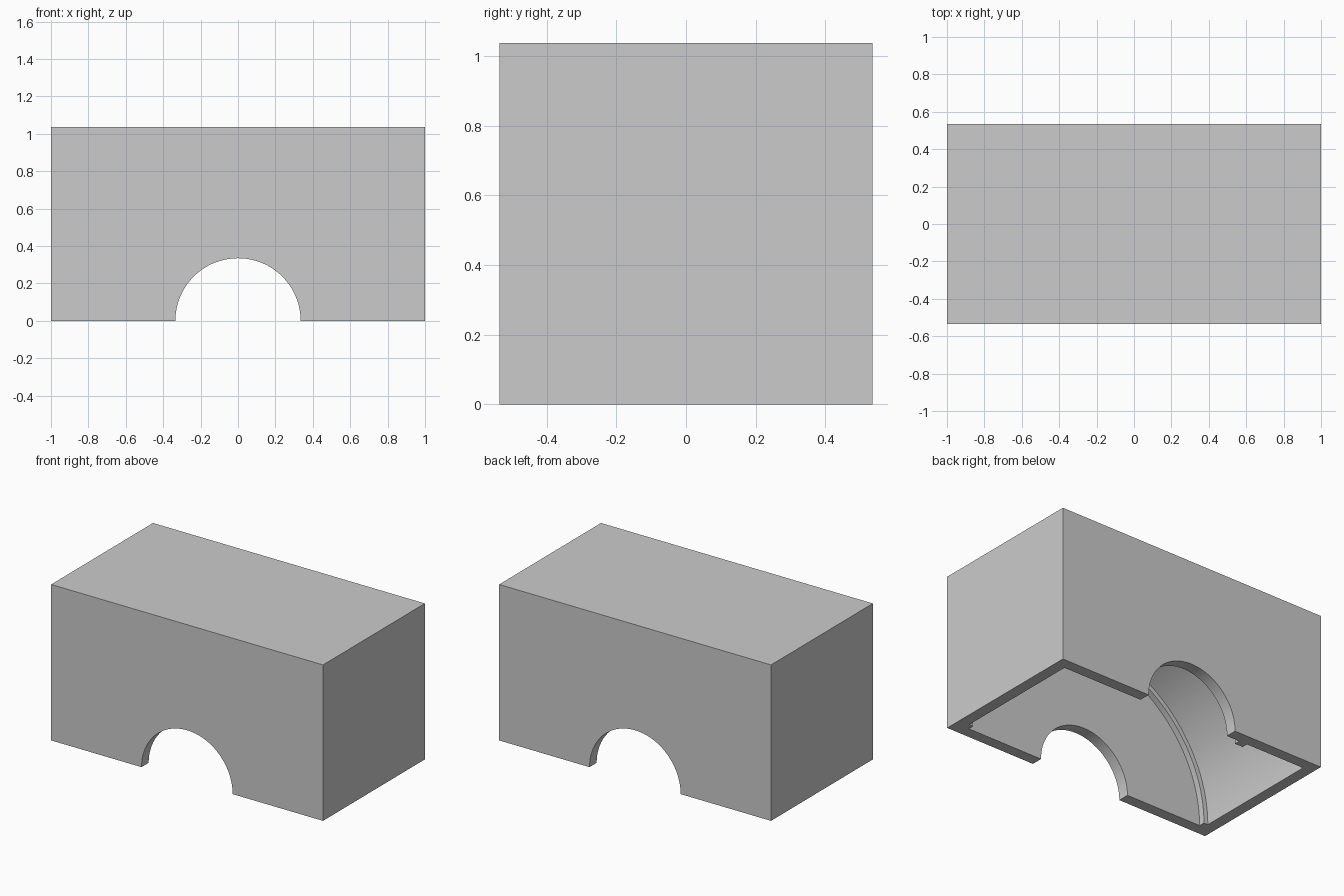
import bpy
import math

if "Cube" in bpy.data.objects:
    bpy.data.objects.remove(bpy.data.objects["Cube"])

WIDTH, DEPTH, HEIGHT = 2.0, 1.07, 1.037
WALL = 0.075
INNER_Y = DEPTH / 2 - WALL

grey = bpy.data.materials.new("plain_grey")
grey.use_nodes = True
colour = (0.6, 0.6, 0.6, 1)
grey.diffuse_color = colour
grey.node_tree.nodes["Principled BSDF"].inputs["Base Color"].default_value = colour


def box(name, size, centre):
    bpy.ops.mesh.primitive_cube_add(size=1, location=centre)
    ob = bpy.context.object
    ob.name = name
    ob.scale = size
    bpy.ops.object.transform_apply(location=True, scale=True, rotation=True)
    ob.data.materials.append(grey)
    return ob


def barrel(name, radius, y0, y1, sides=128):
    """Cylinder lying along y, centred on the base line."""
    bpy.ops.mesh.primitive_cylinder_add(
        vertices=sides, radius=radius, depth=y1 - y0,
        location=(0, (y0 + y1) / 2, 0), rotation=(math.pi / 2, 0, 0))
    ob = bpy.context.object
    ob.name = name
    ob.data.materials.append(grey)
    return ob


def drill(name, x, y, radius=0.038, depth=0.15):
    """Upright drill shape with a conical tip."""
    profile = [(0, -depth - 0.023), (radius, -depth), (radius, 0.05), (0, 0.05)]
    mesh = bpy.data.meshes.new(name)
    mesh.from_pydata([(r, 0, z) for r, z in profile], [(0, 1), (1, 2), (2, 3)], [])
    ob = bpy.data.objects.new(name, mesh)
    bpy.context.collection.objects.link(ob)
    ob.location = (x, y, HEIGHT)
    screw = ob.modifiers.new("turn", 'SCREW')
    screw.steps = screw.render_steps = 32
    screw.use_merge_vertices = True
    screw.use_normal_calculate = True
    mesh.materials.append(grey)
    return ob


def cut(target, cutter):
    cutter.hide_render = True
    mod = target.modifiers.new("cut", 'BOOLEAN')
    mod.operation = 'DIFFERENCE'
    mod.solver = 'EXACT'
    mod.object = cutter
    bpy.context.view_layer.objects.active = target
    bpy.ops.object.modifier_apply(modifier=mod.name)
    bpy.data.objects.remove(cutter)


# Solid block
body = box("housing_body", (WIDTH, DEPTH, HEIGHT), (0, 0, HEIGHT / 2))

# Half-round cavity, slightly narrower against the front wall to leave a lip
cut(body, barrel("cavity_cutter", 0.925, -INNER_Y + 0.04, INNER_Y))
cut(body, barrel("lip_cutter", 0.895, -INNER_Y, 0))

# Arched openings through the front and back walls
cut(body, barrel("arch_cutter", 0.335, -1, 1))

# Blind holes in the top
for x in (-0.89, 0.89):
    for y in (-0.46, 0.355):
        cut(body, drill("hole_cutter", x, y))

# Small tab inside the back wall, beside the arch
tab = box("inner_tab", (0.06, 0.04, 0.04), (-0.46, INNER_Y - 0.02, 0.02))

bpy.ops.object.select_all(action='DESELECT')
body.select_set(True)
bpy.context.view_layer.objects.active = body
bpy.ops.object.shade_smooth_by_angle(angle=math.radians(30))
